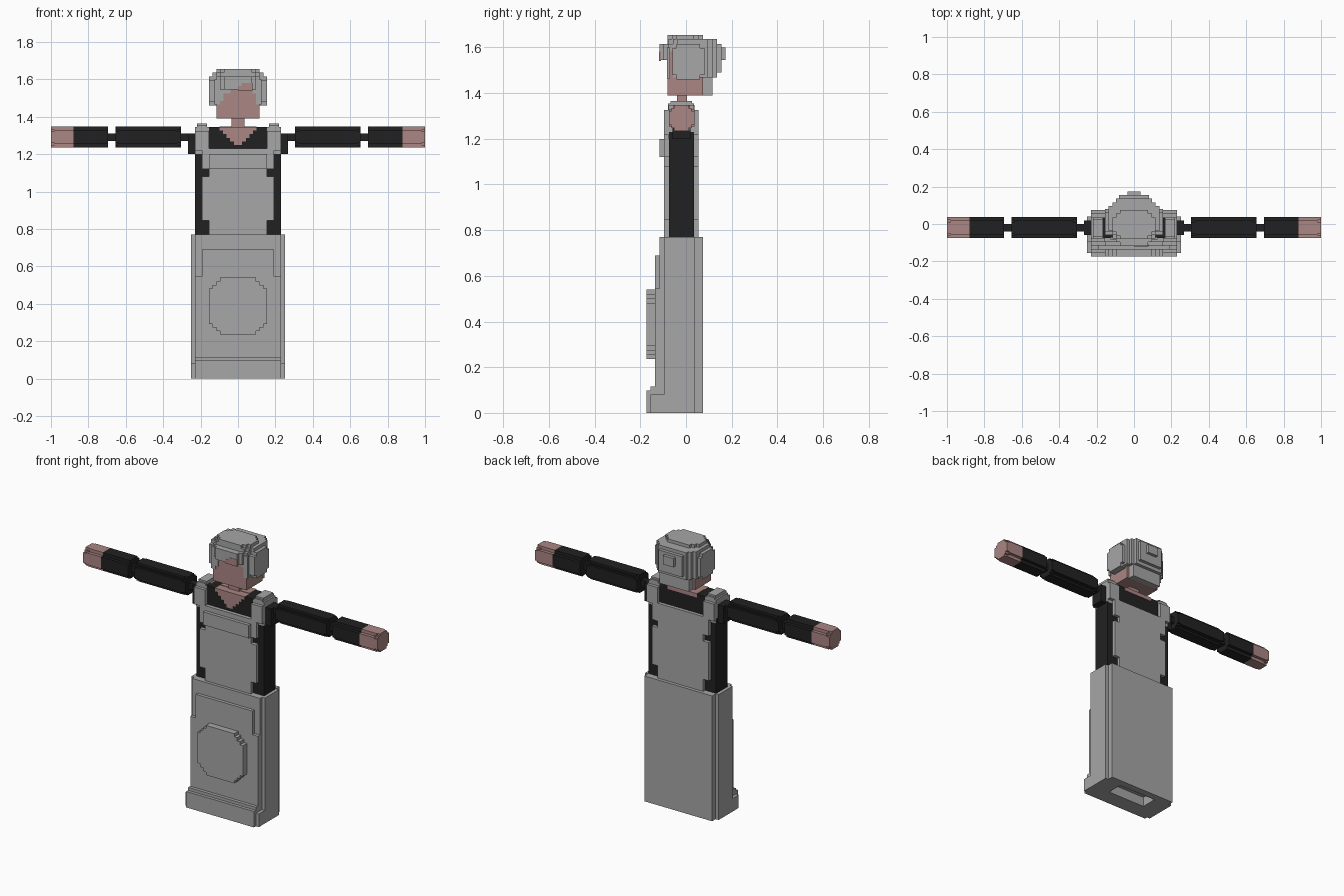
import bpy, bmesh

if "Cube" in bpy.data.objects:
    bpy.data.objects.remove(bpy.data.objects["Cube"])

V = 0.0195  # one block unit


def colour(name, rgb):
    m = bpy.data.materials.new(name)
    m.diffuse_color = (*rgb, 1)
    m.use_nodes = True
    m.node_tree.nodes["Principled BSDF"].inputs["Base Color"].default_value = m.diffuse_color
    return m


GREY = colour("grey cloth", (0.385, 0.385, 0.385))
BLACK = colour("black cloth", (0.0155, 0.0155, 0.0155))
SKIN = colour("skin", (0.405, 0.24, 0.23))


def prism(name, pts, axis, a, b, mat):
    """Extrude a 2D outline along an axis: x uses (y,z), y uses (x,z), z uses (x,y)."""
    def place(p, t):
        return {"x": (t, p[0], p[1]), "y": (p[0], t, p[1]), "z": (p[0], p[1], t)}[axis]
    bm = bmesh.new()
    lo = [bm.verts.new(place(p, a)) for p in pts]
    hi = [bm.verts.new(place(p, b)) for p in pts]
    bm.faces.new(lo)
    bm.faces.new(hi)
    n = len(pts)
    for i in range(n):
        j = (i + 1) % n
        bm.faces.new((lo[i], lo[j], hi[j], hi[i]))
    bmesh.ops.recalc_face_normals(bm, faces=bm.faces)
    me = bpy.data.meshes.new(name)
    bm.to_mesh(me)
    bm.free()
    me.materials.append(mat)
    ob = bpy.data.objects.new(name, me)
    bpy.context.collection.objects.link(ob)
    return ob


def stepped(u0, u1, v0, v1, n=1, s=V):
    """Rectangle whose corners are cut into n square steps."""
    c = []
    for k in range(n):
        c += [(k * s, (n - k) * s), ((k + 1) * s, (n - k) * s)]
    c.append((n * s, 0))
    ll = [(u0 + x, v0 + y) for x, y in c]
    lr = [(u1 - x, v0 + y) for x, y in reversed(c)]
    ur = [(u1 - x, v1 - y) for x, y in c]
    ul = [(u0 + x, v1 - y) for x, y in reversed(c)]
    return ll + lr + ur + ul


def box(name, x0, x1, y0, y1, z0, z1, mat):
    return prism(name, [(x0, y0), (x1, y0), (x1, y1), (x0, y1)], "z", z0, z1, mat)


# Skirt with stepped corners and a recess underneath
skirt = prism("skirt", [(-.23, -.115), (.23, -.115), (.23, -.096), (.25, -.096),
                        (.25, .04), (.23, .04), (.23, .075), (-.23, .075),
                        (-.23, .04), (-.25, .04), (-.25, -.096), (-.23, -.096)],
              "z", 0, .77, GREY)
cutter = box("recess_cutter", -.13, .13, -.07, .03, -.1, .06, GREY)
cutter.hide_render = True
cutter.hide_set(True)
mod = skirt.modifiers.new("recess", "BOOLEAN")
mod.object = cutter
mod.solver = "EXACT"

# Apron front, pocket plate and hem
prism("apron", [(-.23, .05), (.23, .05), (.23, .545), (.193, .545), (.193, .69),
                (-.193, .69), (-.193, .545), (-.23, .545)], "y", -.135, -.11, GREY)
prism("pocket_plate", stepped(-.155, .155, .235, .54, 3), "y", -.174, -.13, GREY)
box("hem_side", -.25, .25, -.155, -.08, 0, .08, GREY)
box("hem_front", -.23, .23, -.174, -.13, 0, .098, GREY)
box("hem_ledge", -.23, .23, -.155, -.13, .09, .116, GREY)

# Black shirt
box("shirt", -.23, .23, -.075, .035, .75, 1.23, BLACK)
box("chest", -.2, .2, -.075, .035, 1.22, 1.345, BLACK)

# Bib panels on front and back, notched at the sides
half = [(.155, .76), (.155, .845), (.193, .845), (.193, 1.08), (.155, 1.08),
        (.155, 1.12), (.193, 1.12), (.193, 1.23)]
bib = half + [(-x, z) for x, z in reversed(half)]
prism("bib_front", bib, "y", -.097, -.07, GREY)
prism("bib_back", bib, "y", .03, .055, GREY)
box("bib_pocket", -.155, .155, -.117, -.09, 1.12, 1.2, GREY)

# Neck opening: stepped V of skin on the front, plain on the back
vee = [(-.1 + i * V, 1.346 - j * V) for i in range(5) for j in (i, i + 1)]
vee += [(-x, z) for x, z in reversed(vee)]
prism("neck_opening", vee, "y", -.079, .02, SKIN)
box("nape", -.1, .1, -.03, .037, 1.325, 1.349, SKIN)
box("neck", -.035, .035, -.04, .005, 1.34, 1.4, SKIN)

for side, s in (("right", 1), ("left", -1)):
    # Shoulder straps with a stepped top
    prism(side + "_strap", stepped(-.097, .055, 1.2, 1.345), "x", s * .155, s * .23, GREY)
    prism(side + "_strap_top", stepped(-.078, .036, 1.3, 1.365, 1, .01), "x",
          s * .165, s * .22, GREY)
    # Shoulder, joints, arm segments and hand
    box(side + "_shoulder", s * .22, s * .268, -.06, .02, 1.2, 1.31, BLACK)
    for part, a, b in (("shoulder_joint", .26, .31), ("elbow", .65, .70)):
        box(side + "_" + part, s * a, s * b, -.04, .0, 1.27, 1.31, BLACK)
    arm = stepped(-.075, .037, 1.235, 1.347)
    prism(side + "_upper_arm", arm, "x", s * .325, s * .638, BLACK)
    small = stepped(-.075, .037, 1.235, 1.347, 2, .0125)
    prism(side + "_upper_arm_ends", small, "x", s * .306, s * .655, BLACK)
    prism(side + "_forearm", arm, "x", s * .695, s * .88, BLACK)
    prism(side + "_hand", arm, "x", s * .88, s * .982, SKIN)
    prism(side + "_hand_end", small, "x", s * .97, s * 1.0, SKIN)

# Head and hair
box("head", -.115, .115, -.08, .075, 1.39, 1.582, SKIN)
prism("hair", stepped(-.135, .135, -.077, .135, 2), "z", 1.468, 1.636, GREY)
prism("hair_crown", stepped(-.115, .115, -.08, .075, 2), "z", 1.6, 1.655, GREY)
prism("hair_brim", stepped(-.115, .115, -.117, .145, 2), "z", 1.546, 1.616, GREY)
box("hair_back", -.08, .08, .07, .155, 1.49, 1.616, GREY)
box("hair_bun", -.036, .036, .14, .174, 1.546, 1.6, GREY)
box("hair_nape", -.1, .1, .07, .115, 1.39, 1.5, GREY)
for side, s in (("right", 1), ("left", -1)):
    prism(side + "_hair_side", stepped(-.06, .08, 1.46, 1.616), "x", s * .11, s * .155, GREY)
# Fringe swept to one side
prism("fringe", [(-.125, 1.465), (-.115, 1.465), (-.095, 1.465), (-.095, 1.485),
                 (-.078, 1.485), (-.078, 1.525), (-.04, 1.525), (-.04, 1.545),
                 (0, 1.545), (0, 1.565), (.02, 1.565), (.02, 1.582), (.078, 1.582),
                 (.078, 1.525), (.097, 1.525), (.097, 1.465), (.125, 1.465),
                 (.125, 1.6), (-.125, 1.6)], "y", -.084, -.07, GREY)
# Raise the brim opening over the face with a skin plate
prism("forehead", [(.0, 1.54), (.078, 1.54), (.078, 1.582), (.02, 1.582), (.02, 1.565),
                   (.0, 1.565)], "y", -.119, -.11, SKIN)
